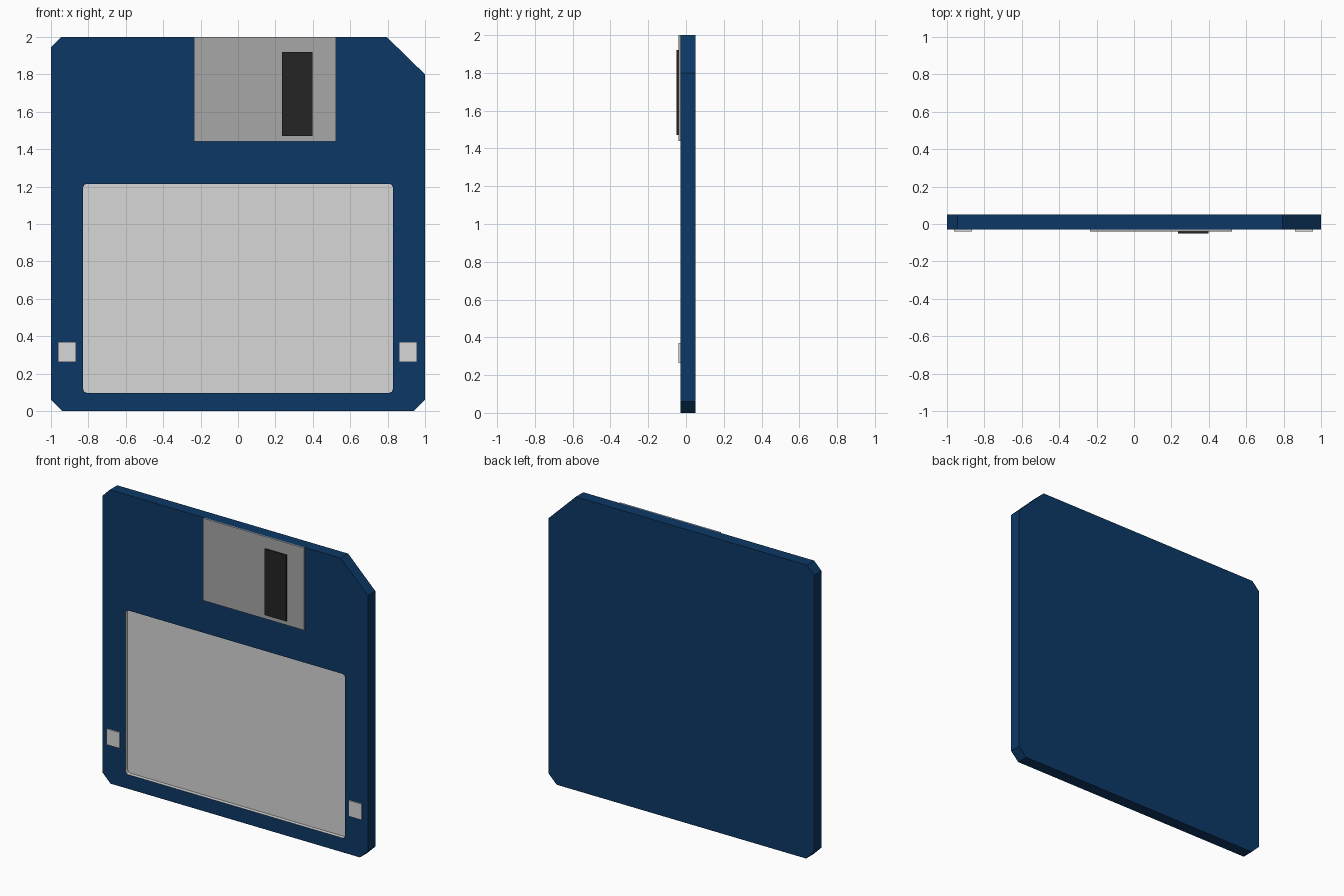
import bpy, bmesh

if "Cube" in bpy.data.objects:
    bpy.data.objects.remove(bpy.data.objects["Cube"])


def material(name, rgb):
    m = bpy.data.materials.new(name)
    m.diffuse_color = (*rgb, 1)
    m.use_nodes = True
    m.node_tree.nodes["Principled BSDF"].inputs["Base Color"].default_value = m.diffuse_color
    return m


BLUE = material("navy_plastic", (0.0037, 0.04, 0.132))
LABEL = material("pale_grey", (0.68, 0.68, 0.68))
METAL = material("metal_grey", (0.39, 0.39, 0.39))
BLACK = material("near_black", (0.018, 0.018, 0.018))


def plate(name, outline, y0, y1, mats, index=0):
    """Extrude an x-z outline from y0 to y1."""
    bm = bmesh.new()
    face = bm.faces.new([bm.verts.new((x, y0, z)) for x, z in outline])
    ext = bmesh.ops.extrude_face_region(bm, geom=[face])
    for v in ext["geom"]:
        if isinstance(v, bmesh.types.BMVert):
            v.co.y = y1
    bmesh.ops.recalc_face_normals(bm, faces=bm.faces)
    for f in bm.faces:
        f.material_index = index
    me = bpy.data.meshes.new(name)
    bm.to_mesh(me)
    bm.free()
    for m in mats:
        me.materials.append(m)
    ob = bpy.data.objects.new(name, me)
    bpy.context.collection.objects.link(ob)
    return ob


def rect(x0, x1, z0, z1, c=0.0):
    """Rectangle outline, with optionally softened corners of size c."""
    if not c:
        return [(x0, z0), (x1, z0), (x1, z1), (x0, z1)]
    k = c * 0.29
    return [(x0, z0 + c), (x0 + k, z0 + k), (x0 + c, z0),
            (x1 - c, z0), (x1 - k, z0 + k), (x1, z0 + c),
            (x1, z1 - c), (x1 - k, z1 - k), (x1 - c, z1),
            (x0 + c, z1), (x0 + k, z1 - k), (x0, z1 - c)]


# Disk shell with three small corner cuts and one large one
shell = plate("disk_shell",
              [(-0.94, 0), (0.94, 0), (1, 0.06), (1, 1.80),
               (0.795, 2), (-0.945, 2), (-1, 1.945), (-1, 0.06)],
              -0.03, 0.05, [BLUE, LABEL])

# Recessed label: the cutter's pale faces become the recess floor and walls
cutter = plate("label_cutter", rect(-0.828, 0.828, 0.097, 1.215, 0.02),
               -0.1, -0.005, [BLUE, LABEL], index=1)
cutter.hide_render = True
cut = shell.modifiers.new("label_recess", "BOOLEAN")
cut.operation = "DIFFERENCE"
cut.solver = "EXACT"
cut.object = cutter
bpy.context.view_layer.objects.active = shell
bpy.ops.object.modifier_apply(modifier=cut.name)
bpy.data.objects.remove(cutter)

# Sliding shutter and its dark window
plate("shutter", rect(-0.235, 0.525, 1.44, 2.0), -0.04, -0.03, [METAL])
plate("shutter_window", rect(0.235, 0.397, 1.47, 1.92), -0.05, -0.04, [BLACK])

# Small square tabs on both sides of the label
for side, x in (("left", -0.915), ("right", 0.909)):
    plate(f"{side}_tab", rect(x - 0.048, x + 0.048, 0.263, 0.37),
          -0.039, -0.03, [LABEL])
